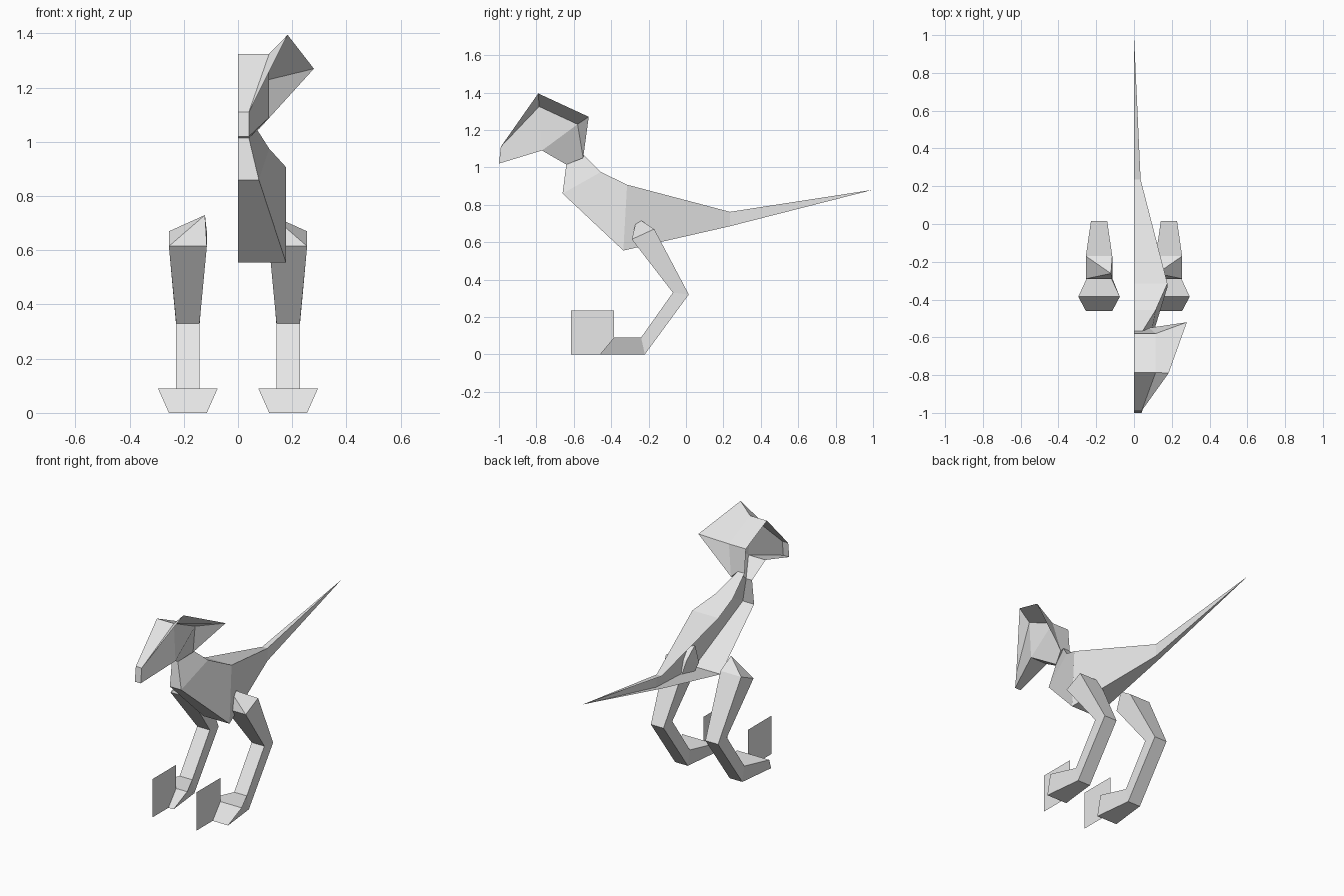
import bpy, bmesh

if "Cube" in bpy.data.objects:
    bpy.data.objects.remove(bpy.data.objects["Cube"])

grey = bpy.data.materials.new("pale_grey")
grey.diffuse_color = (0.8, 0.8, 0.8, 1)
grey.use_nodes = True
grey.node_tree.nodes["Principled BSDF"].inputs["Base Color"].default_value = grey.diffuse_color


def build(name, verts, faces, mirror=False, recalc=True):
    """Flat shaped part from named points and faces."""
    keys = list(verts)
    bm = bmesh.new()
    vs = {k: bm.verts.new(verts[k]) for k in keys}
    for f in faces:
        bm.faces.new([vs[k] for k in f.split()])
    bmesh.ops.remove_doubles(bm, verts=bm.verts[:], dist=1e-5)
    if recalc:
        bmesh.ops.recalc_face_normals(bm, faces=bm.faces[:])
    me = bpy.data.meshes.new(name)
    bm.to_mesh(me)
    bm.free()
    me.materials.append(grey)
    ob = bpy.data.objects.new(name, me)
    bpy.context.collection.objects.link(ob)
    if mirror:
        ob.modifiers.new("mirror", 'MIRROR').use_mirror_merge = False
    return ob


# Half body, open on the centre plane: top and bottom edge points per section
sections = [
    ((.045, -.567, 1.085), (.04, -.64, 1.015)),   # neck
    ((.115, -.455, .975), (.077, -.66, .86)),     # chest
    ((.177, -.315, .907), (.177, -.335, .555)),   # hip
    ((.035, .235, .762), (.035, .235, .685)),     # tail root
]
verts, faces = {}, []
for i, (t, b) in enumerate(sections):
    verts.update({f"t{i}": t, f"b{i}": b,
                  f"tc{i}": (0, *t[1:]), f"bc{i}": (0, *b[1:])})
verts["tip"] = (0, 1.0, .88)
for i in range(len(sections) - 1):
    j = i + 1
    faces += [f"tc{i} t{i} t{j} tc{j}", f"t{i} b{i} b{j} t{j}",
              f"b{i} bc{i} bc{j} b{j}"]
n = len(sections) - 1
faces += [f"tc{n} t{n} tip", f"t{n} b{n} tip", f"b{n} bc{n} tip"]
build("body_and_tail", verts, faces)

# Half head, open on the centre plane
outer = {
    "nose": (.04, -.99, 1.11), "lip": (.04, -1.0, 1.02),
    "brow": (.115, -.785, 1.325), "crown": (.115, -.58, 1.23),
    "jaw": (.115, -.77, 1.09), "throat": (.04, -.64, 1.015),
    "nape": (.045, -.567, 1.085),
}
head = dict(outer)
head.update({k + "_c": (0, *p[1:]) for k, p in outer.items()})
head["cheek"] = (.08, -.55, 1.05)
build("head", head, [
    "nose_c nose lip lip_c",
    "nose_c brow_c brow nose",
    "brow_c crown_c crown brow",
    "nose brow jaw lip",
    "brow crown jaw",
    "crown cheek throat jaw",
    "cheek nape throat",
    "crown_c nape_c nape cheek crown",
    "lip_c lip jaw jaw_c",
    "jaw_c jaw throat throat_c",
])

# Flared crest along the side of the head
crest = {k: head[k] for k in ("nose", "brow", "crown", "cheek")}
crest.update(peak=(.183, -.79, 1.395), flare=(.28, -.52, 1.27))
build("crest", crest, ["nose peak brow", "brow peak flare crown",
                       "crown flare cheek"], recalc=False)

# Legs: four-sided tube from hip through knee and ankle to toes
rings = [  # inner x, outer x, front (y, z), back (y, z)
    (.115, .255, (-.29, .615), (-.17, .67)),
    (.142, .228, (-.07, .33), (.015, .32)),
    (.142, .228, (-.24, .09), (-.22, 0)),
]
leg = {}
lf = []
for i, (a, b, f, k) in enumerate(rings):
    leg.update({f"if{i}": (a, *f), f"of{i}": (b, *f),
                f"ib{i}": (a, *k), f"ob{i}": (b, *k)})
leg.update(if3=(.075, -.385, .09), of3=(.295, -.385, .09),
           ib3=(.115, -.46, 0), ob3=(.255, -.46, 0), peak=(.122, -.262, .73))
for i in range(3):
    j = i + 1
    for p, q in (("if", "of"), ("of", "ob"), ("ob", "ib"), ("ib", "if")):
        lf.append(f"{p}{i} {q}{i} {q}{j} {p}{j}")
lf += ["if3 of3 ob3 ib3", "if0 of0 peak", "of0 ob0 peak",
       "ob0 ib0 peak", "ib0 if0 peak"]
build("legs", leg, lf, mirror=True)

# Upright square claw plates in front of the feet
claw = {"a": (.15, -.615, 0), "b": (.15, -.385, 0),
        "c": (.15, -.385, .235), "d": (.15, -.615, .235)}
build("claw_plates", claw, ["a b c d"], mirror=True, recalc=False)
